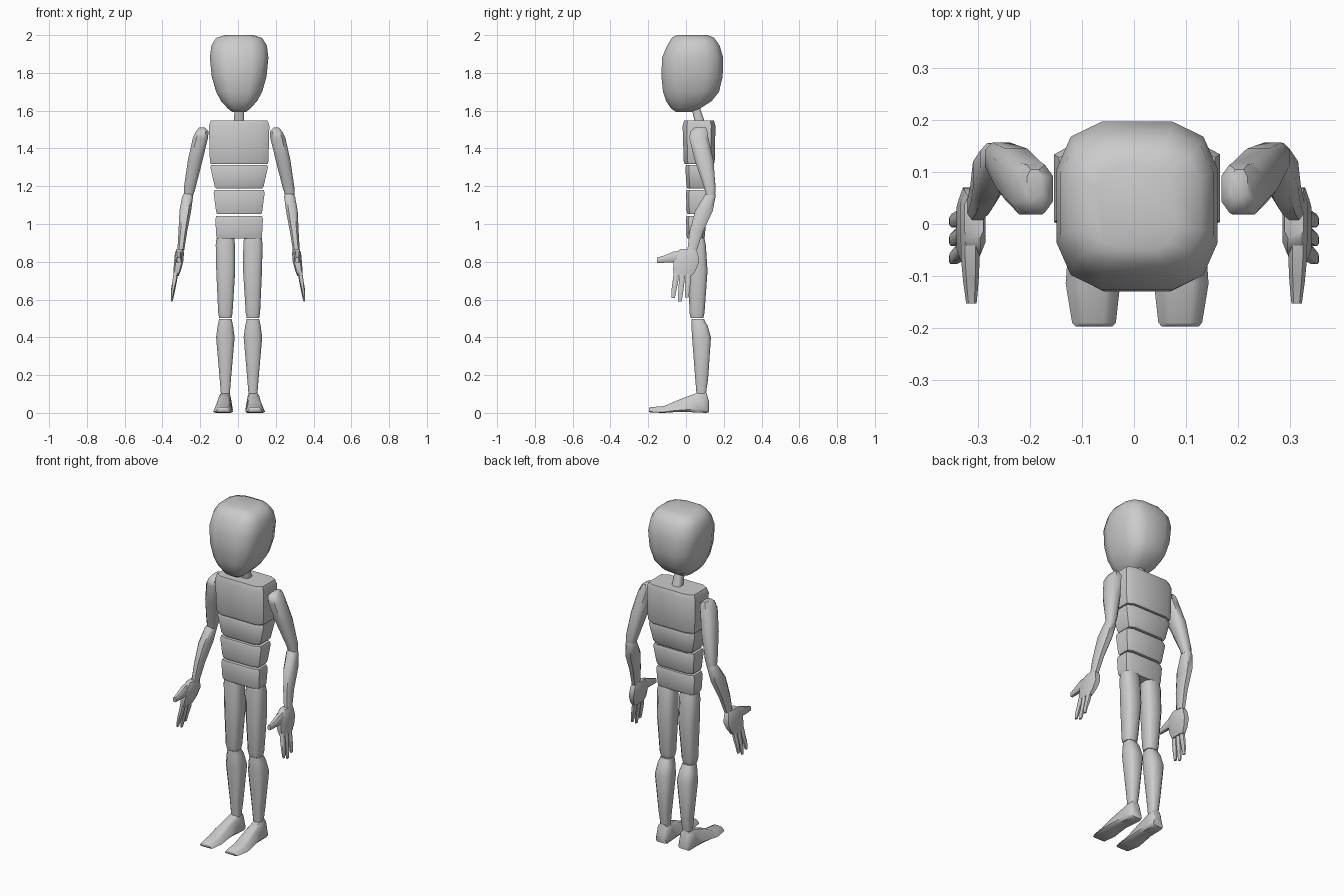
import bpy, bmesh, math

MID = 0.006  # symmetry line of the body


def loft(name, rings, n=8, p=3.5, axis='z', taper=0.0, angle=50):
    """Skin rounded-box rings. Ring = (x, y, z, half width, half depth/height)."""
    unit = []
    for i in range(n):
        a = 2 * math.pi * (i + 0.5) / n
        c, s = math.cos(a), math.sin(a)
        m = math.cos(math.pi / n)
        unit.append((math.copysign(abs(c / m) ** (2 / p), c),
                     math.copysign(abs(s / m) ** (2 / p), s)))
    bm = bmesh.new()
    loops = []
    for x, y, z, hu, hv in rings:
        loop = []
        for u, v in unit:
            k = 1 - taper * (v + 1) / 2
            if axis == 'z':
                co = (x + u * hu, y + v * hv, z)
            else:
                co = (x + u * hu * k, y, z + v * hv)
            loop.append(bm.verts.new(co))
        loops.append(loop)
    for a, b in zip(loops, loops[1:]):
        for i in range(n):
            j = (i + 1) % n
            bm.faces.new((a[i], a[j], b[j], b[i]))
    bm.faces.new(loops[0])
    bm.faces.new(loops[-1])
    bmesh.ops.recalc_face_normals(bm, faces=bm.faces)
    me = bpy.data.meshes.new(name)
    bm.to_mesh(me)
    bm.free()
    ob = bpy.data.objects.new(name, me)
    bpy.context.collection.objects.link(ob)
    bpy.ops.object.select_all(action='DESELECT')
    ob.select_set(True)
    bpy.context.view_layer.objects.active = ob
    bpy.ops.object.shade_smooth_by_angle(angle=math.radians(angle))
    return ob


def stack(name, spans, **kw):
    """Central part from (z, half width, front y, back y)."""
    return loft(name, [(MID, (f + b) / 2, z, w, (b - f) / 2) for z, w, f, b in spans], **kw)


def pair(name, rings, mid=MID, **kw):
    for s, side in ((-1, "right"), (1, "left")):
        loft(f"{side}_{name}", [(mid + s * r[0],) + tuple(r[1:]) for r in rings], **kw)


# Head
stack("head", [(1.592, .035, -.05, .025), (1.612, .06, -.08, .075), (1.65, .095, -.105, .135),
               (1.70, .122, -.122, .175), (1.78, .145, -.13, .194), (1.88, .155, -.127, .197),
               (1.945, .147, -.10, .178), (1.985, .122, -.075, .15), (2.0, .075, -.05, .115)],
      n=12, p=3.2)

# Neck
loft("neck", [(MID, .078, 1.52, .028, .027), (MID, .048, 1.63, .024, .022)])

# Torso blocks
stack("chest", [(1.318, .15, -.008, .148), (1.33, .155, -.012, .152), (1.52, .16, -.018, .156),
                (1.548, .15, -.01, .148)], p=6)
stack("ribs", [(1.188, .122, .008, .125), (1.2, .13, .003, .132), (1.30, .152, -.004, .145),
               (1.312, .148, .0, .142)], p=6)
stack("waist", [(1.052, .117, .008, .105), (1.065, .122, .004, .11), (1.165, .135, 0, .125),
                (1.18, .13, .004, .12)], p=6)
stack("pelvis", [(.922, .115, .008, .095), (.935, .121, .004, .1), (1.025, .126, 0, .106),
                 (1.042, .121, .004, .102)], p=6)

# Arms
pair("upper_arm", [(.268, .130, 1.15, .024, .024), (.262, .127, 1.19, .031, .03),
                   (.232, .095, 1.34, .039, .05), (.205, .068, 1.455, .04, .05),
                   (.195, .068, 1.49, .033, .046), (.197, .075, 1.51, .015, .03)],
     mid=.006, p=2.8)
pair("forearm", [(.306, .032, .86, .018, .025), (.295, .055, .96, .023, .036),
                 (.282, .095, 1.07, .031, .047), (.270, .125, 1.145, .029, .031),
                 (.267, .132, 1.168, .020, .022)], mid=.003, p=2.8)

# Hands
pair("palm", [(.328, -.015, .725, .014, .045), (.322, -.008, .755, .02, .06),
              (.314, .002, .80, .024, .068), (.310, .003, .845, .024, .06),
              (.308, .012, .868, .018, .04)], mid=0, p=4)
for i, (y, lean, tip) in enumerate(((-.05, -.018, .607), (-.018, -.014, .59), (.013, -.008, .612))):
    pair(f"finger_{i + 1}", [(.351, y + lean, tip, .005, .009), (.346, y + lean * .8, tip + .04, .009, .013),
                             (.335, y + lean * .3, .70, .012, .015), (.328, y, .75, .012, .014)],
         mid=0, p=3)
pair("thumb", [(.315, -.02, .825, .018, .034), (.315, -.065, .826, .018, .029),
               (.314, -.11, .815, .015, .02), (.313, -.153, .808, .010, .014)],
     mid=0, axis='y', p=3)

# Legs
pair("thigh", [(.073, .058, .502, .033, .033), (.073, .058, .53, .038, .04),
               (.071, .064, .75, .05, .05), (.073, .06, .89, .051, .045),
               (.073, .058, .925, .047, .04)])
pair("shin", [(.073, .08, .09, .023, .024), (.073, .083, .18, .03, .034),
              (.073, .082, .40, .049, .05), (.073, .072, .46, .041, .043),
              (.073, .062, .498, .033, .032)])

# Feet: (y, bottom z, top z, half width, centre x)
foot = [(.122, .004, .06, .036, .074), (.108, 0, .108, .045, .075), (.06, .002, .105, .046, .077),
        (.0, .005, .085, .048, .08), (-.06, .004, .06, .053, .084), (-.115, 0, .036, .056, .085),
        (-.19, .002, .03, .045, .083), (-.197, .008, .024, .038, .083)]
pair("foot", [(x, y, (b + t) / 2, w, (t - b) / 2) for y, b, t, w, x in foot],
     axis='y', p=5, taper=.42)
